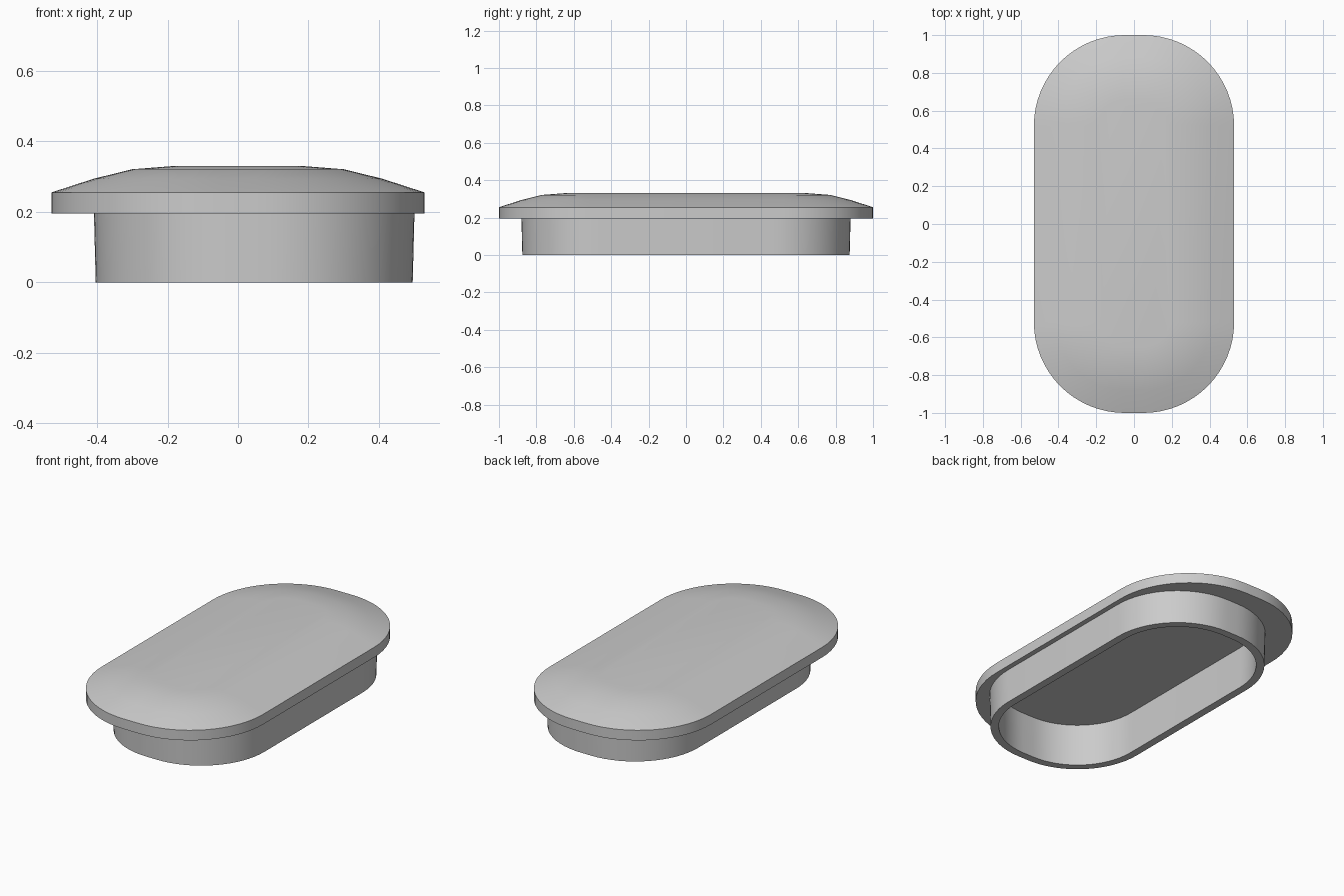
import bpy, bmesh
from math import sin, cos, pi, radians

cube = bpy.data.objects.get("Cube")
if cube:
    bpy.data.objects.remove(cube)

# Single plain grey plastic
grey = bpy.data.materials.new("plain grey")
grey.use_nodes = True
COLOUR = (0.6, 0.6, 0.6, 1)
grey.diffuse_color = COLOUR
grey.node_tree.nodes["Principled BSDF"].inputs["Base Color"].default_value = COLOUR

STEPS = 16


def rounded_loop(bm, half_x, half_y, radius, z, shift=0):
    """Ring of vertices around a rounded rectangle."""
    ring = []
    corners = ((1, 1), (-1, 1), (-1, -1), (1, -1))
    for quarter, (sx, sy) in enumerate(corners):
        for i in range(STEPS + 1):
            a = (quarter + i / STEPS) * pi / 2
            x = sx * (half_x - radius) + radius * cos(a)
            y = sy * (half_y - radius) + radius * sin(a)
            ring.append(bm.verts.new((x + shift, y, z)))
    return ring


def loft(name, loops, cap_first=False, cap_last=False):
    """Skin a stack of rounded loops into one object."""
    bm = bmesh.new()
    rings = [rounded_loop(bm, *loop) for loop in loops]
    for low, high in zip(rings, rings[1:]):
        for i in range(len(low)):
            j = (i + 1) % len(low)
            bm.faces.new((low[i], low[j], high[j], high[i]))
    if cap_first:
        bm.faces.new(rings[0][::-1])
    if cap_last:
        bm.faces.new(rings[-1])
    mesh = bpy.data.meshes.new(name)
    bm.to_mesh(mesh)
    bm.free()
    mesh.materials.append(grey)
    obj = bpy.data.objects.new(name, mesh)
    bpy.context.collection.objects.link(obj)
    bpy.ops.object.select_all(action="DESELECT")
    obj.select_set(True)
    bpy.context.view_layer.objects.active = obj
    bpy.ops.object.shade_smooth_by_angle(angle=radians(30))


# Plug: hollow, slightly tapered wall set off-centre under the lid
SHIFT, WALL = 0.046, 0.045
plug_top = (0.455, 0.88, 0.42, 0.195, SHIFT)
plug_foot = (0.45, 0.875, 0.415, 0, SHIFT)


def inner(loop, z):
    return tuple(v - WALL for v in loop[:3]) + (z, SHIFT)


loft("plug_wall", [inner(plug_top, 0.25), inner(plug_foot, 0), plug_foot, plug_top],
     cap_first=True)

# Lid: flange underside, straight rim, then a shallow dome stepping inward
HX, HY, R = 0.53, 1.0, 0.48
dome = ((0, 0.255), (0.12, 0.294), (0.23, 0.321), (0.345, 0.33))
lid = [plug_top, (HX, HY, R, 0.195)]
lid += [(HX - d, HY - d, R - d, z) for d, z in dome]
loft("lid", lid, cap_last=True)
